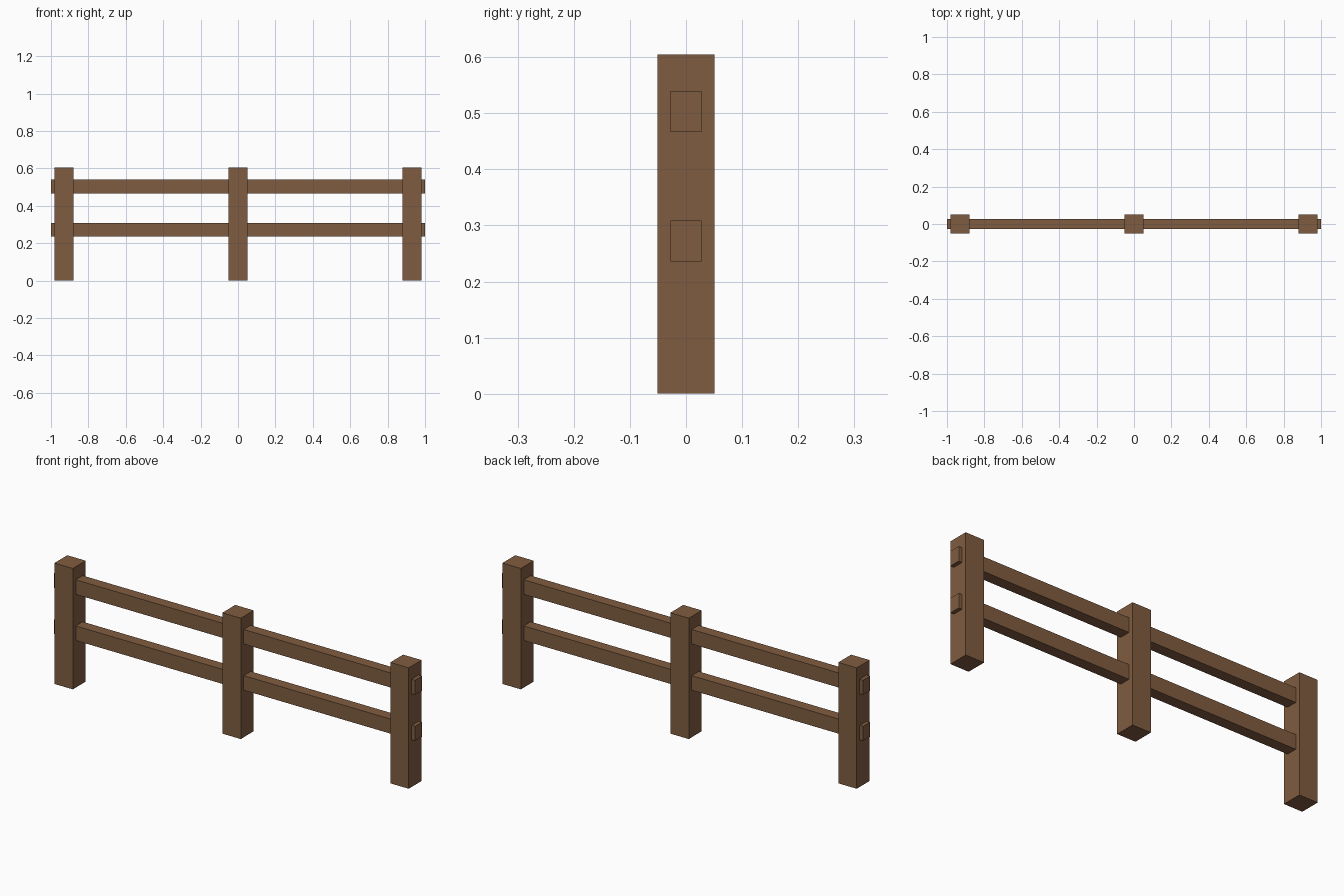
import bpy

cube = bpy.data.objects.get("Cube")
if cube:
    bpy.data.objects.remove(cube, do_unlink=True)

# Single brown wood colour
wood = bpy.data.materials.new("brown_wood")
wood.use_nodes = True
colour = (0.216, 0.107, 0.051, 1)
wood.diffuse_color = colour
wood.node_tree.nodes["Principled BSDF"].inputs["Base Color"].default_value = colour


def beam(name, centre, size):
    """Add a flat-faced wooden block."""
    bpy.ops.mesh.primitive_cube_add(size=1, location=centre)
    ob = bpy.context.object
    ob.name = name
    ob.scale = size
    bpy.ops.object.transform_apply(location=False, rotation=False, scale=True)
    ob.data.materials.append(wood)
    return ob


POST_HEIGHT = 0.605
POST_WIDTH = 0.102
RAIL_SIZE = (2.0, 0.055, 0.073)

# Three square posts
for name, x in (("right_post", -0.93), ("middle_post", 0), ("left_post", 0.93)):
    beam(name, (x, 0, POST_HEIGHT / 2), (POST_WIDTH, POST_WIDTH, POST_HEIGHT))

# Two rails running through the posts, with ends poking out
for name, z in (("lower_rail", 0.272), ("upper_rail", 0.503)):
    beam(name, (0, 0, z), RAIL_SIZE)
